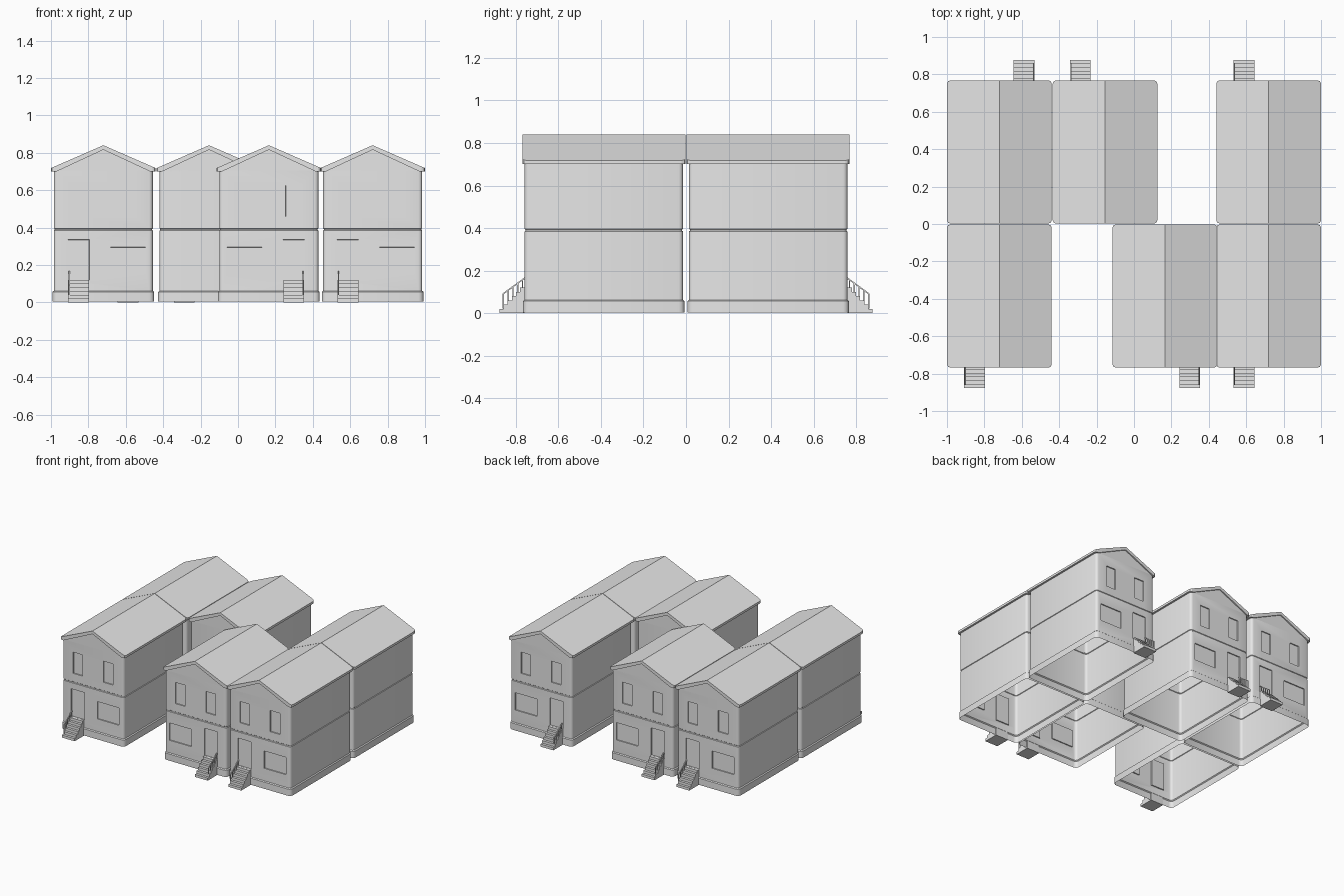
import bpy, bmesh, math
from mathutils import Matrix

cube = bpy.data.objects.get("Cube")
if cube:
    bpy.data.objects.remove(cube, do_unlink=True)

grey = bpy.data.materials.new("light_grey")
grey.use_nodes = True
grey.diffuse_color = (0.8, 0.8, 0.8, 1)
grey.node_tree.nodes["Principled BSDF"].inputs["Base Color"].default_value = (0.8, 0.8, 0.8, 1)

HALF, FRONT, BACK, RADIUS = 0.265, -0.759, -0.014, 0.02
EAVE, RIDGE = 0.70, 0.84


def finish(bm, name, place):
    """Turn a bmesh into a placed object."""
    mesh = bpy.data.meshes.new(name)
    bm.to_mesh(mesh)
    bm.free()
    mesh.materials.append(grey)
    ob = bpy.data.objects.new(name, mesh)
    bpy.context.collection.objects.link(ob)
    ob.matrix_world = place
    return ob


def prism(bm, points, axis, lo, hi):
    """Extrude a 2D profile along x (points are y, z) or y (points are x, z)."""
    def at(p, d):
        return (d, p[0], p[1]) if axis == "x" else (p[0], d, p[1])
    a = [bm.verts.new(at(p, lo)) for p in points]
    b = [bm.verts.new(at(p, hi)) for p in points]
    n = len(points)
    faces = [bm.faces.new(a), bm.faces.new(b[::-1])]
    for i in range(n):
        j = (i + 1) % n
        faces.append(bm.faces.new((a[i], b[i], b[j], a[j])))
    bmesh.ops.recalc_face_normals(bm, faces=faces)


def footprint(xs, out):
    """Rounded rectangle, counter-clockwise, with extra points on the front."""
    pts = [(x, FRONT - out) for x in xs]
    cx = HALF - RADIUS
    centres = [(cx, FRONT + RADIUS), (cx, BACK - RADIUS),
               (-cx, BACK - RADIUS), (-cx, FRONT + RADIUS)]
    for k, (x, y) in enumerate(centres):
        for i in range(4):
            a = math.radians(90 * (k - 1) + 30 * i)
            pts.append((x + (RADIUS + out) * math.cos(a), y + (RADIUS + out) * math.sin(a)))
    return pts


def walls(name, side, place):
    # openings: x range, z range (door, wide window, two upper windows)
    raw = [(0.075, 0.19, 0.12, 0.335), (-0.225, -0.037, 0.16, 0.295),
           (-0.173, -0.09, 0.46, 0.625), (0.09, 0.173, 0.46, 0.625)]
    openings = [(min(a * side, b * side), max(a * side, b * side), c, d) for a, b, c, d in raw]
    xs = sorted({x for o in openings for x in o[:2]})
    # plinth, floor groove and opening heights
    levels = {0.004: 0.007, 0.056: 0.007, 0.062: 0, 0.384: 0, 0.387: -0.004,
              0.393: -0.004, 0.396: 0, EAVE + 0.004: 0}
    for o in openings:
        levels[o[2]] = levels[o[3]] = 0
    bm = bmesh.new()
    rings = [[bm.verts.new((x, y, z)) for x, y in footprint(xs, levels[z])] for z in sorted(levels)]
    for low, high in zip(rings, rings[1:]):
        for i in range(len(low)):
            j = (i + 1) % len(low)
            bm.faces.new((low[i], low[j], high[j], high[i]))
    bm.normal_update()
    for x0, x1, z0, z1 in openings:
        region = []
        for f in bm.faces:
            c = f.calc_center_median()
            if f.normal.y < -0.99 and x0 < c.x < x1 and z0 < c.z < z1:
                region.append(f)
        bmesh.ops.inset_region(bm, faces=region, thickness=0.0005, depth=-0.008)
    bmesh.ops.dissolve_limit(bm, angle_limit=0.01, verts=bm.verts[:], edges=bm.edges[:])
    ob = finish(bm, name, place)
    bpy.ops.object.select_all(action="DESELECT")
    ob.select_set(True)
    bpy.context.view_layer.objects.active = ob
    bpy.ops.object.shade_smooth_by_angle(angle=math.radians(35))


def roof(name, place):
    # gable infill flush with the walls
    bm = bmesh.new()
    prism(bm, [(-HALF + 0.002, EAVE), (HALF - 0.002, EAVE), (0, RIDGE - 0.018)], "y", FRONT, BACK)
    finish(bm, name + "_gables", place)
    # sloped slab with clipped eave corners
    bm = bmesh.new()
    w, inner = 0.28, 0.25
    prism(bm, [(-w, EAVE), (-inner, EAVE), (0, RIDGE - 0.024), (inner, EAVE),
               (w, EAVE), (w, EAVE + 0.018), (0, RIDGE), (-w, EAVE + 0.018)], "y", -0.768, -0.002)
    corners = [e for e in bm.edges if all(abs(v.co.x) > w - 0.001 for v in e.verts)
               and abs(e.verts[0].co.y - e.verts[1].co.y) < 0.001]
    bmesh.ops.bevel(bm, geom=corners, offset=0.018, segments=2, profile=0.5, affect="EDGES")
    finish(bm, name + "_slab", place)


def stairs(name, side, place):
    # solid flight of steps
    steps, rise, tread = 6, 0.02, 0.0196
    top = FRONT - 0.001
    profile = [(top, 0), (top, steps * rise)]
    for i in range(steps):
        y = top - (i + 1) * tread
        profile += [(y, (steps - i) * rise), (y, (steps - i - 1) * rise)]
    bm = bmesh.new()
    prism(bm, profile, "x", side * 0.077, side * 0.188)
    finish(bm, name + "_steps", place)
    # handrail with posts along the outer edge
    bm = bmesh.new()
    x0, x1 = side * 0.179, side * 0.186
    y0, y1, z0, z1 = -0.862, FRONT, 0.085, 0.16
    prism(bm, [(y0, z0), (y1, z1), (y1, z1 + 0.008), (y0, z0 + 0.008)], "x", x0, x1)
    for i in range(5):
        y = y0 + 0.003 + i * tread * 1.15
        z = z0 + (y - y0) * (z1 - z0) / (y1 - y0) + 0.004
        prism(bm, [(y - 0.003, z - 0.07), (y + 0.003, z - 0.07), (y + 0.003, z), (y - 0.003, z)],
              "x", x0, x1)
    finish(bm, name + "_handrail", place)


# name, centre x, turned to the back, side of the door
houses = [("front_outer_a", -0.72, False, -1), ("front_middle", 0.165, False, 1),
          ("front_outer_b", 0.72, False, -1), ("back_outer_a", -0.72, True, -1),
          ("back_middle", -0.155, True, 1), ("back_outer_b", 0.72, True, 1)]
for label, x, turned, side in houses:
    place = Matrix.Translation((x, 0, 0)) @ Matrix.Rotation(math.pi if turned else 0, 4, "Z")
    walls(label + "_walls", side, place)
    roof(label + "_roof", place)
    stairs(label + "_stairs", side, place)
